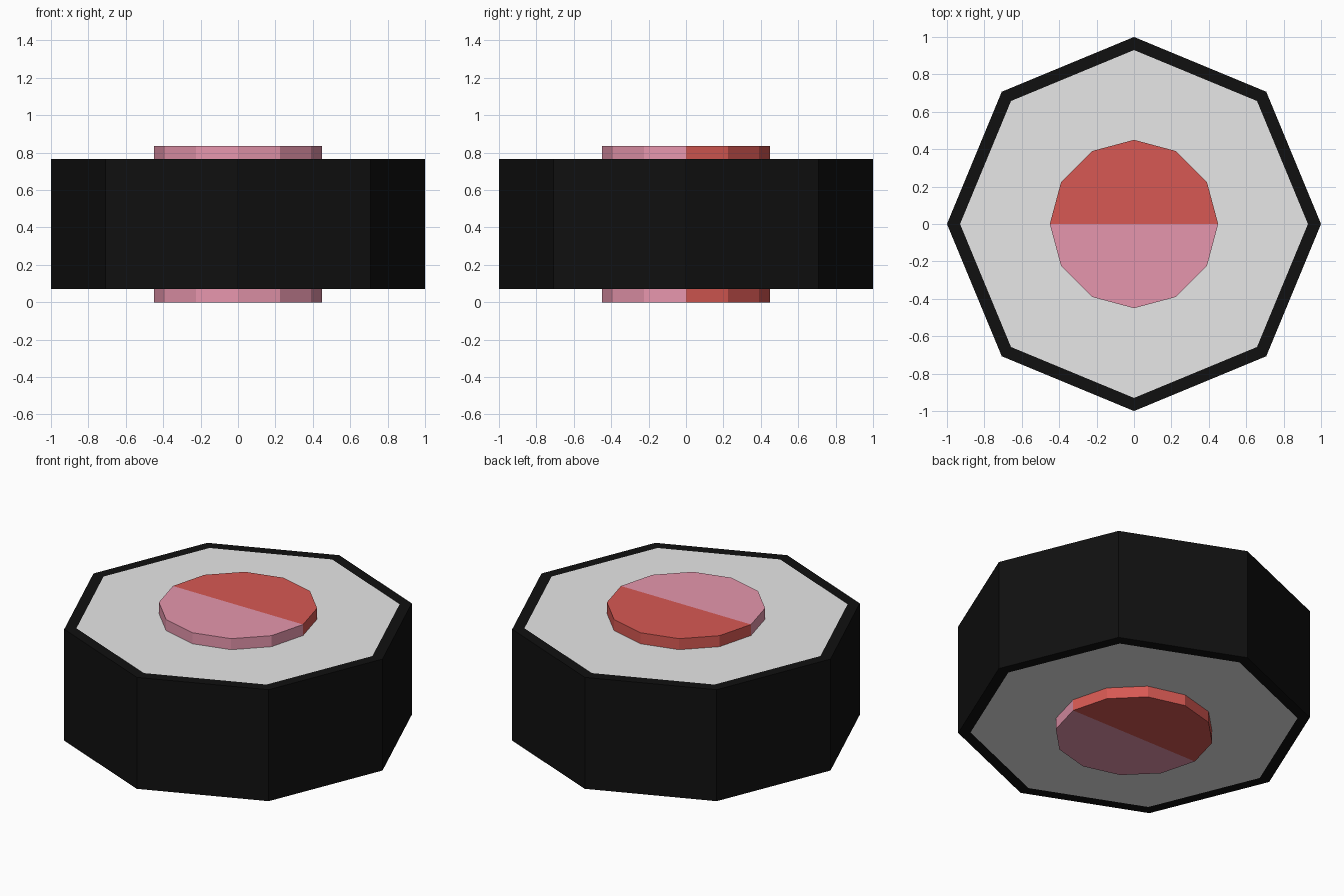
import bpy, bmesh, math
from mathutils import Vector

if "Cube" in bpy.data.objects:
    bpy.data.objects.remove(bpy.data.objects["Cube"])


def material(name, rgb):
    # display colour (0-255) to linear diffuse colour
    m = bpy.data.materials.new(name)
    lin = [((c / 255 + 0.055) / 1.055) ** 2.4 if c > 10 else c / 255 / 12.92 for c in rgb]
    m.diffuse_color = (*lin, 1)
    m.use_nodes = True
    m.node_tree.nodes["Principled BSDF"].inputs["Base Color"].default_value = m.diffuse_color
    return m


black = material("seaweed_black", (16, 16, 16))
white = material("rice_white", (231, 231, 231))
red = material("filling_red", (215, 89, 83))
pink = material("filling_pink", (230, 150, 173))


def prism(sides, radius, z0, z1):
    # closed prism with its first corner on the x axis
    bm = bmesh.new()
    ring = [Vector((radius * math.cos(2 * math.pi * i / sides),
                    radius * math.sin(2 * math.pi * i / sides), z0)) for i in range(sides)]
    low = [bm.verts.new(p) for p in ring]
    high = [bm.verts.new(p + Vector((0, 0, z1 - z0))) for p in ring]
    bm.faces.new(low[::-1])
    bm.faces.new(high)
    for i in range(sides):
        j = (i + 1) % sides
        bm.faces.new((low[i], low[j], high[j], high[i]))
    bm.normal_update()
    return bm


def finish(bm, name, mats):
    me = bpy.data.meshes.new(name)
    bm.to_mesh(me)
    bm.free()
    for m in mats:
        me.materials.append(m)
    ob = bpy.data.objects.new(name, me)
    bpy.context.collection.objects.link(ob)


# Seaweed wrap with rice inset flush in both ends
bm = prism(8, 1.0, 0.07, 0.767)
ends = [f for f in bm.faces if abs(f.normal.z) > 0.9]
bmesh.ops.inset_individual(bm, faces=ends, thickness=0.07 * math.cos(math.pi / 8),
                           use_even_offset=True)
for f in ends:
    f.material_index = 1
finish(bm, "wrapped_rice", [black, white])

# Filling through the middle, split into a red back and a pink front half
bm = prism(12, 0.45, 0.0, 0.836)
bmesh.ops.bisect_plane(bm, geom=bm.verts[:] + bm.edges[:] + bm.faces[:], dist=1e-4,
                       plane_co=(0, 0, 0), plane_no=(0, 1, 0))
for f in bm.faces:
    f.material_index = 0 if f.calc_center_median().y > 0 else 1
finish(bm, "filling", [red, pink])
